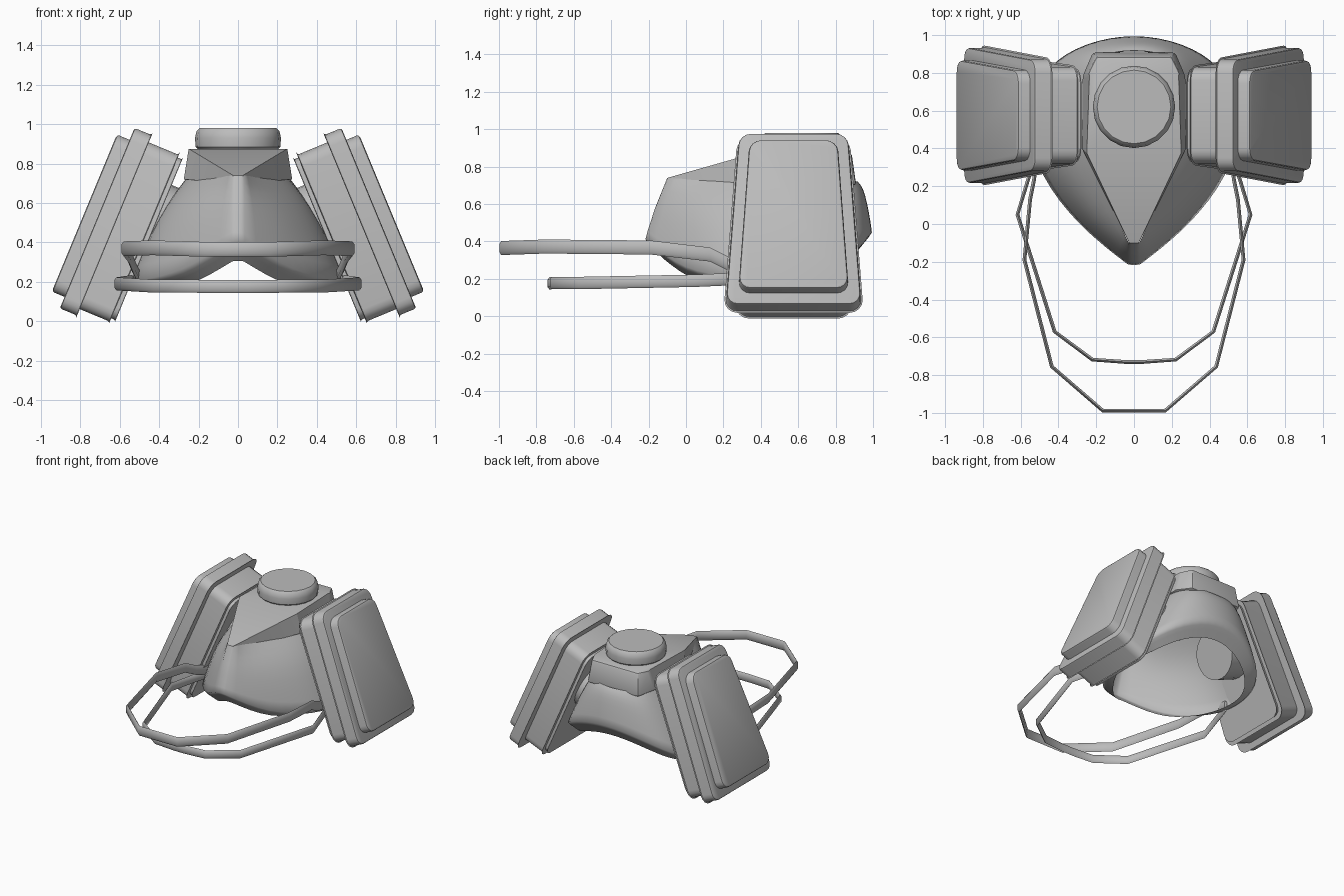
import bpy, bmesh
from math import radians
from mathutils import Vector, Matrix

if "Cube" in bpy.data.objects:
    bpy.data.objects.remove(bpy.data.objects["Cube"])

GREY = (0.5, 0.5, 0.5, 1)
grey = bpy.data.materials.new("mid grey")
grey.use_nodes = True
grey.diffuse_color = GREY
grey.node_tree.nodes["Principled BSDF"].inputs["Base Color"].default_value = GREY


def finish(name, bm, angle=35):
    """Turn a bmesh into a shaded object."""
    bmesh.ops.recalc_face_normals(bm, faces=bm.faces)
    mesh = bpy.data.meshes.new(name)
    bm.to_mesh(mesh)
    bm.free()
    mesh.materials.append(grey)
    ob = bpy.data.objects.new(name, mesh)
    bpy.context.collection.objects.link(ob)
    bpy.ops.object.select_all(action='DESELECT')
    ob.select_set(True)
    bpy.context.view_layer.objects.active = ob
    bpy.ops.object.shade_smooth_by_angle(angle=radians(angle))
    return ob


def loft(rings, closed_rows=False, caps=False):
    """Join equal closed rings of points with quads."""
    bm = bmesh.new()
    rows = [[bm.verts.new(p) for p in ring] for ring in rings]
    count = len(rows[0])
    for a, b in zip(rows, rows[1:]):
        for i in range(count):
            j = (i + 1) % count
            bm.faces.new((a[i], a[j], b[j], b[i]))
    if caps:
        bm.faces.new(rows[0])
        bm.faces.new(rows[-1])
    return bm


def mirrored(half):
    """Complete a half loop that runs from front to back."""
    return half + [(-x, y, z) for x, y, z in reversed(half)]


# Face piece: rings from the housing down to the rim, then a lip turned inward
top = [(.03, -.1, .74), (.1, .06, .73), (.24, .36, .73), (.26, .55, .73),
       (.26, .74, .73), (.22, .87, .73), (.1, .92, .72)]
middle = [(.03, -.165, .58), (.23, .0, .57), (.39, .28, .56), (.42, .5, .53),
          (.38, .74, .55), (.28, .9, .62), (.12, .96, .68)]
rim = [(.03, -.22, .41), (.29, -.02, .24), (.51, .26, .2), (.56, .5, .19),
       (.53, .75, .23), (.38, .91, .35), (.13, 1.0, .45)]
lip = [(x * .85, .45 + (y - .45) * .85, z - abs(y - .4) / 6) for x, y, z in rim]
bm = loft([mirrored(r) for r in (top, middle, rim, lip)])
crease = bm.edges.layers.float.new("crease_edge")
rim_points = [Vector(p) for p in mirrored(rim)]
for e in bm.edges:
    on_ridge = all(abs(v.co.x) < .04 and v.co.y < 0 for v in e.verts)
    on_rim = all(min((v.co - p).length for p in rim_points) < .001 for v in e.verts)
    if on_ridge or on_rim:
        e[crease] = .9
mask = finish("face_piece", bm, 180)
sub = mask.modifiers.new("smooth", 'SUBSURF')
sub.levels = sub.render_levels = 2

# Valve housing: a box with a tapering nose
half = [(.025, -.1, .74), (.025, -.1, .7), (.25, .375, .875), (.275, .4, .72),
        (.24, .8, .875), (.275, .78, .72), (.2, .885, .875), (.22, .91, .7)]
bm = bmesh.new()
for p in mirrored(half):
    bm.verts.new(p)
bmesh.ops.convex_hull(bm, input=bm.verts)
bmesh.ops.dissolve_limit(bm, angle_limit=radians(2), verts=bm.verts, edges=bm.edges)
back_edges = [e for e in bm.edges if all(v.co.y > .7 for v in e.verts)]
bmesh.ops.bevel(bm, geom=back_edges, offset=.015, segments=2, affect='EDGES', profile=.5)
finish("valve_housing", bm, 25)


def ring(radius, height, sides=20):
    turn = [Matrix.Rotation(radians(360 * i / sides), 3, 'Z') for i in range(sides)]
    return [m @ Vector((radius, 0, height)) for m in turn]


# Valve cap
profile = [(.19, .86), (.215, .885), (.218, .93), (.21, .965), (.195, .98)]
bm = loft([ring(r, z) for r, z in profile], caps=True)
bmesh.ops.translate(bm, verts=bm.verts, vec=(0, .62, 0))
finish("valve_cap", bm, 40)


def filter_layer(name, side, depth, low, high, low_half, high_half, bevel):
    """Rounded trapezoid slab, tilted outward on one side."""
    mid = .575
    outline = [(mid - low_half, low), (mid + low_half, low),
               (mid + high_half, high), (mid - high_half, high)]
    bm = loft([[(side * d, y, z) for y, z in outline] for d in depth], caps=True)
    corners = [e for e in bm.edges
               if abs(e.verts[0].co.x - e.verts[1].co.x) > .01]
    bmesh.ops.bevel(bm, geom=corners, offset=.065, segments=4, affect='EDGES', profile=.5)
    rims = [e for e in bm.edges
            if abs(e.verts[0].co.x - e.verts[1].co.x) < .001]
    bmesh.ops.bevel(bm, geom=rims, offset=bevel, segments=2, affect='EDGES', profile=.5)
    ob = finish(name, bm, 40)
    ob.rotation_euler.y = radians(-22.5 * side)


# Filters, one on each side
for side, word in ((1, "left"), (-1, "right")):
    filter_layer(word + "_filter_cover", side, (.84, .93), -.222, .64, .295, .235, .015)
    filter_layer(word + "_filter_flange", side, (.765, .86), -.285, .705, .362, .29, .012)
    filter_layer(word + "_filter_body", side, (.6, .78), -.25, .665, .3, .25, .012)
    filter_layer(word + "_filter_base", side, (.575, .61), -.232, .65, .28, .235, .01)
    # Round connector running into the face piece
    bm = loft([ring(.18, d, 24) for d in (.4, .59)], caps=True)
    bmesh.ops.rotate(bm, verts=bm.verts, matrix=Matrix.Rotation(radians(90 * side), 3, 'Y'))
    bmesh.ops.translate(bm, verts=bm.verts, vec=(0, .6, .33))
    tube = finish(word + "_connector", bm)
    tube.rotation_euler.y = radians(-22.5 * side)


def strap(name, half, height, thick):
    """Flat band with softened edges swept along a mirrored path."""
    path = [Vector(p) for p in mirrored(half)]
    section = [(-.5, -.3), (0, -.5), (.5, -.3), (.5, .3), (0, .5), (-.5, .3)]
    rings = []
    for i, p in enumerate(path):
        along = path[min(i + 1, len(path) - 1)] - path[max(i - 1, 0)]
        out = Vector((along.y, -along.x, 0)).normalized() * thick
        rings.append([p + out * a + Vector((0, 0, height * b)) for a, b in section])
    finish(name, loft(rings, caps=True), 50)


# Head straps
strap("upper_strap", [(.5, .42, .22), (.53, .23, .28), (.55, .13, .33), (.58, -.19, .368),
                      (.435, -.755, .373), (.165, -.988, .365)], .075, .02)
strap("lower_strap", [(.5, .42, .2), (.55, .27, .2), (.617, .05, .19),
                      (.42, -.57, .178), (.22, -.718, .178), (.05, -.73, .176)], .066, .02)
